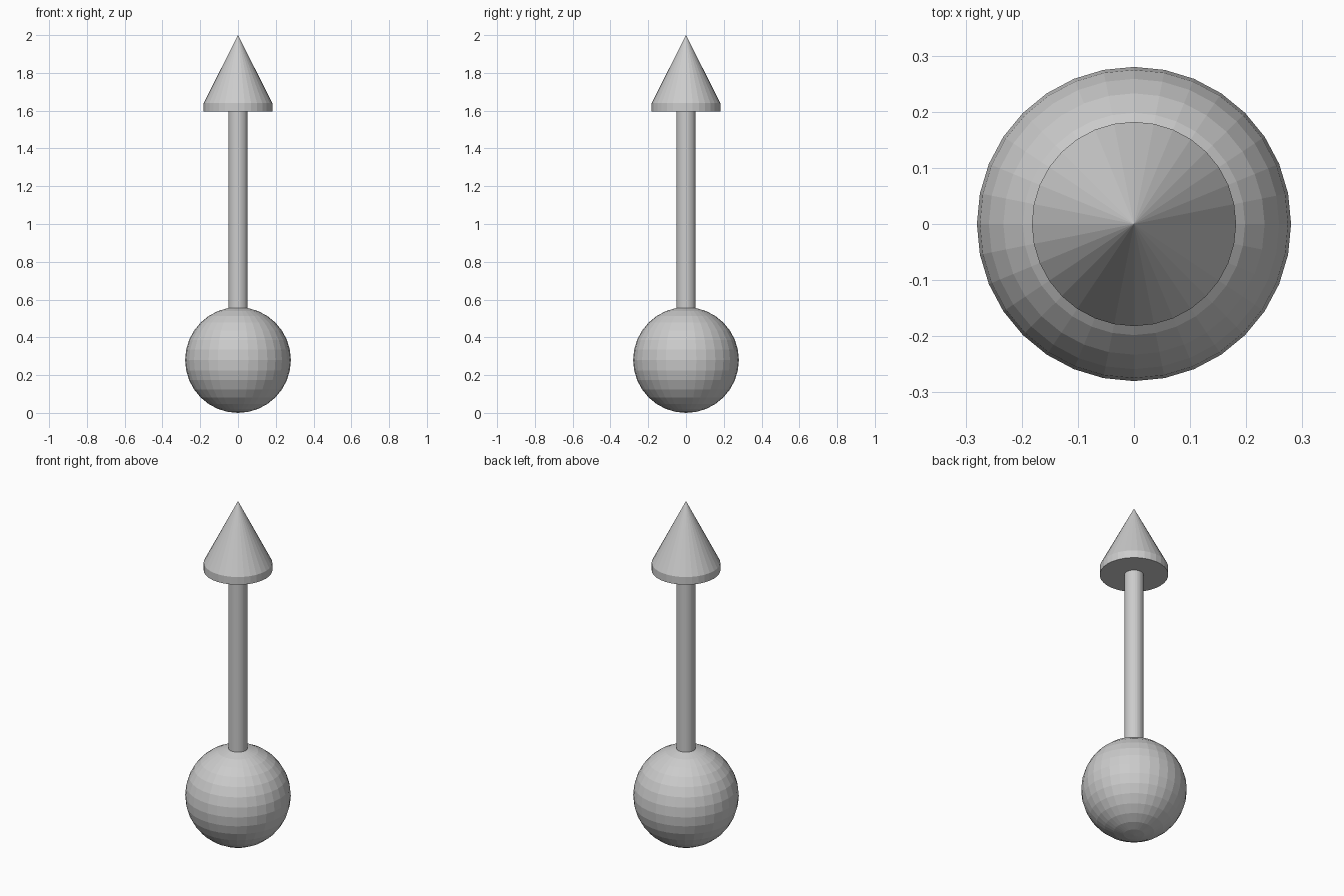
import bpy, bmesh, math

if "Cube" in bpy.data.objects:
    bpy.data.objects.remove(bpy.data.objects["Cube"])

SIDES = 32

def lathe(name, profile):
    """Revolve an (r, z) profile around z; points with r = 0 become poles or cap centres."""
    bm = bmesh.new()
    rings = []
    for r, z in profile:
        if r == 0:
            rings.append([bm.verts.new((0, 0, z))] * SIDES)
        else:
            rings.append([bm.verts.new((r * math.cos(2 * math.pi * i / SIDES),
                                        r * math.sin(2 * math.pi * i / SIDES), z))
                          for i in range(SIDES)])
    for low, high in zip(rings, rings[1:]):
        for i in range(SIDES):
            j = (i + 1) % SIDES
            bm.faces.new(dict.fromkeys((low[i], low[j], high[j], high[i])))
    bmesh.ops.recalc_face_normals(bm, faces=bm.faces)
    mesh = bpy.data.meshes.new(name)
    bm.to_mesh(mesh)
    bm.free()
    obj = bpy.data.objects.new(name, mesh)
    bpy.context.collection.objects.link(obj)
    return obj

# Ball at the bottom
bpy.ops.mesh.primitive_uv_sphere_add(segments=SIDES, ring_count=16, radius=0.28,
                                     location=(0, 0, 0.28))
bpy.context.object.name = "base_ball"

# Thin shaft, sunk slightly into ball and head
lathe("shaft", [(0, 0.5), (0.051, 0.5), (0.051, 1.62), (0, 1.62)])

# Pointed head with a short straight rim
lathe("arrow_head", [(0, 1.595), (0.182, 1.595), (0.182, 1.64), (0, 2.0)])
